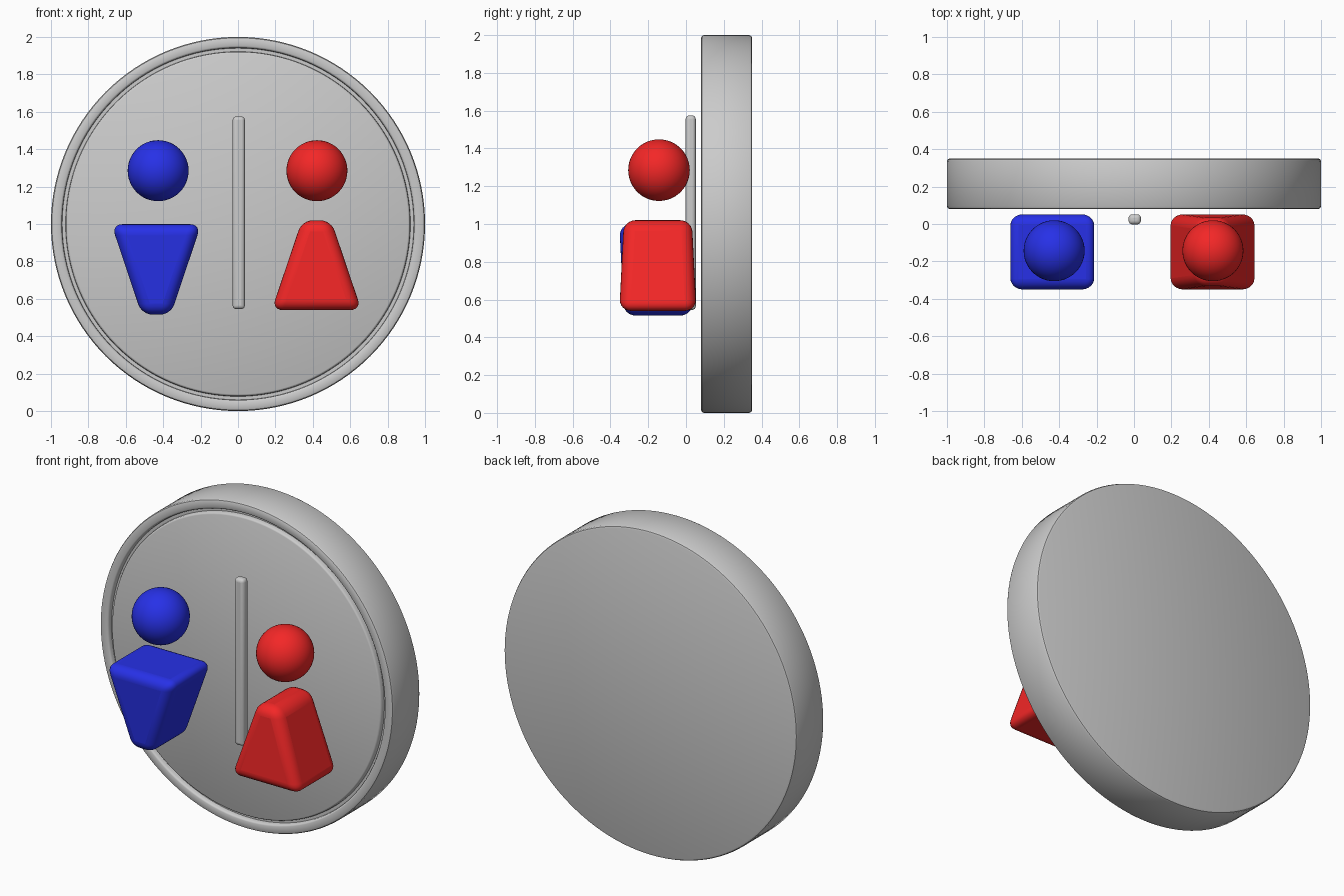
import bpy, bmesh, math
from mathutils import Matrix, Vector

if "Cube" in bpy.data.objects:
    bpy.data.objects.remove(bpy.data.objects["Cube"])


def material(name, rgb):
    m = bpy.data.materials.new(name)
    m.diffuse_color = (*rgb, 1)
    m.use_nodes = True
    m.node_tree.nodes["Principled BSDF"].inputs["Base Color"].default_value = m.diffuse_color
    return m


def finish(name, bm, mat=None, bevel=0, segments=6):
    bmesh.ops.recalc_face_normals(bm, faces=bm.faces[:])
    me = bpy.data.meshes.new(name)
    bm.to_mesh(me)
    bm.free()
    ob = bpy.data.objects.new(name, me)
    bpy.context.collection.objects.link(ob)
    if mat:
        me.materials.append(mat)
    bpy.ops.object.select_all(action='DESELECT')
    ob.select_set(True)
    bpy.context.view_layer.objects.active = ob
    bpy.ops.object.shade_smooth_by_angle(angle=math.radians(35))
    if bevel:
        mod = ob.modifiers.new("rounding", 'BEVEL')
        mod.width = bevel
        mod.segments = segments
        mod.limit_method = 'NONE'
        bpy.ops.object.modifier_apply(modifier=mod.name)
        bpy.ops.object.shade_smooth_by_angle(angle=math.radians(35))
    return ob


def tapered_box(centre, bottom, top, height):
    # bottom and top are (half width, half depth)
    bm = bmesh.new()
    bmesh.ops.create_cube(bm, size=2)
    for v in bm.verts:
        hx, hy = top if v.co.z > 0 else bottom
        v.co = Vector(centre) + Vector((v.co.x * hx, v.co.y * hy, v.co.z * height / 2))
    return bm


def head(name, x, mat):
    bm = bmesh.new()
    bmesh.ops.create_uvsphere(bm, u_segments=48, v_segments=24, radius=0.163,
                              matrix=Matrix.Translation((x, -0.143, 1.285)))
    finish(name, bm, mat)


# Round backing plate with a ring groove, lathed about the y axis
profile = [(0, 0.08), (0.91, 0.08), (0.916, 0.083), (0.92, 0.09), (0.922, 0.11),
           (0.94, 0.11), (0.942, 0.09), (0.946, 0.083), (0.952, 0.08),
           (0.985, 0.08), (0.995, 0.084), (1, 0.094),
           (1, 0.336), (0.995, 0.346), (0.985, 0.35), (0, 0.35)]
bm = bmesh.new()
verts = [bm.verts.new((r, y, 1)) for r, y in profile]
edges = [bm.edges.new(pair) for pair in zip(verts, verts[1:])]
bmesh.ops.spin(bm, geom=verts + edges, cent=(0, 0, 1), axis=(0, 1, 0),
               angle=math.tau, steps=128, use_duplicate=False)
bmesh.ops.remove_doubles(bm, verts=bm.verts[:], dist=0.0005)
finish("round_plate", bm)

# Upright divider bar
bar = (0.033, 0.027)
finish("divider_bar", tapered_box((0.004, 0.025, 1.06), bar, bar, 1.03), bevel=0.02, segments=4)

# Two figures: one widest at the shoulders, one widest at the hem
blue = material("blue", (0.02, 0.03, 0.8))
red = material("red", (0.9, 0.02, 0.02))
wide, narrow = (0.24, 0.204), (0.078, 0.18)
head("blue_head", -0.427, blue)
finish("blue_body", tapered_box((-0.437, -0.149, 0.757), narrow, wide, 0.484), blue, 0.06)
head("red_head", 0.422, red)
finish("red_body", tapered_box((0.42, -0.149, 0.78), wide, narrow, 0.48), red, 0.06)
